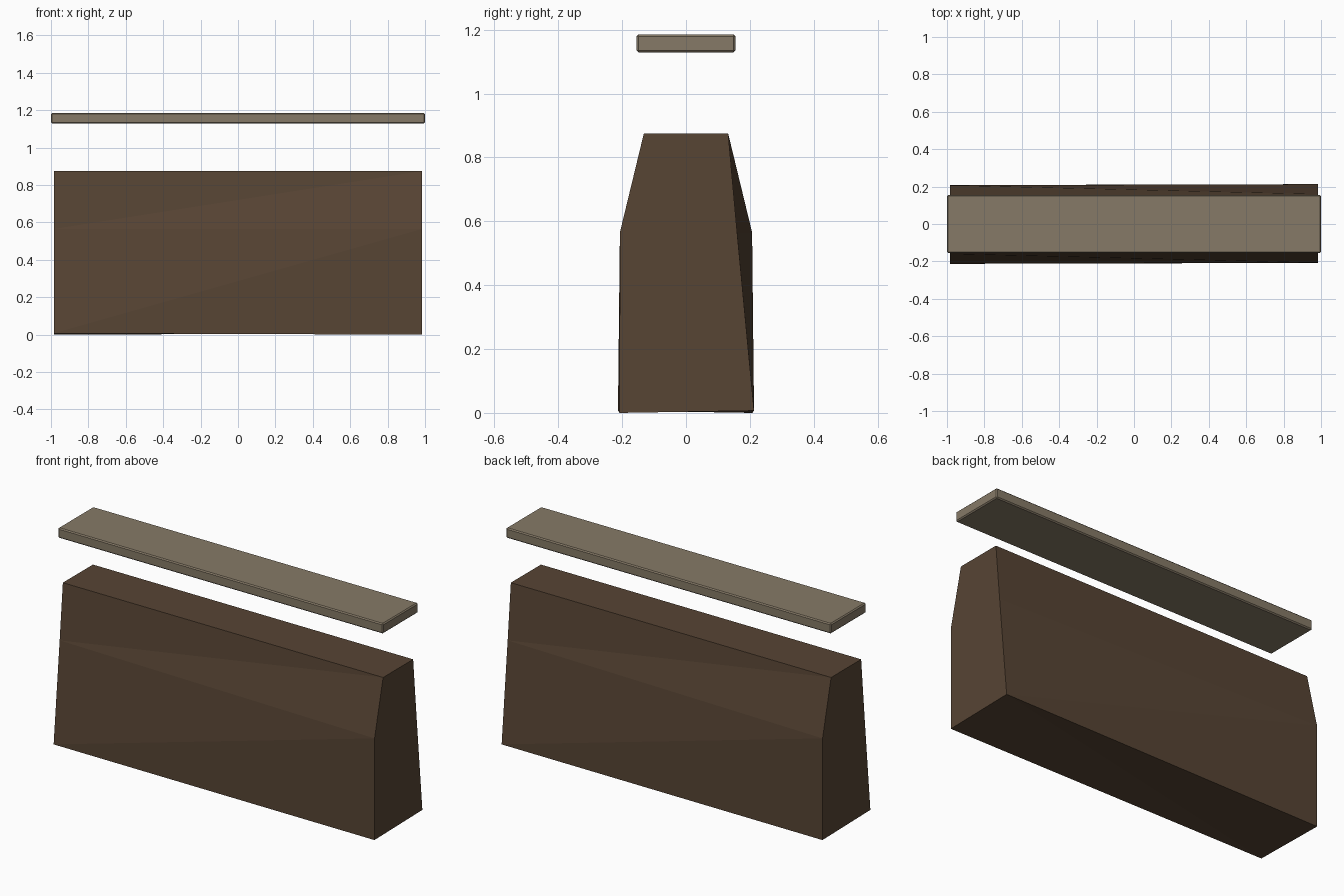
import bpy, bmesh
from mathutils import Vector

if "Cube" in bpy.data.objects:
    bpy.data.objects.remove(bpy.data.objects["Cube"])


def material(name, color):
    m = bpy.data.materials.new(name)
    m.diffuse_color = (*color, 1)
    m.use_nodes = True
    m.node_tree.nodes["Principled BSDF"].inputs["Base Color"].default_value = m.diffuse_color
    return m


def finish(bm, name, mat):
    bmesh.ops.recalc_face_normals(bm, faces=bm.faces)
    mesh = bpy.data.meshes.new(name)
    bm.to_mesh(mesh)
    bm.free()
    mesh.materials.append(mat)
    ob = bpy.data.objects.new(name, mesh)
    bpy.context.collection.objects.link(ob)
    return ob


# Base block: each side twists from a straight slope to a broken slope
HALF = 0.985
straight = [(0.132, 0.875), (0.160, 0.565), (0.213, 0.007)]
broken = [(0.132, 0.875), (0.207, 0.565), (0.208, 0.0)]

bm = bmesh.new()
sides = []
for s in (1, -1):  # the two sides are half-turn copies of each other
    a = [bm.verts.new((-s * HALF, -s * y, z)) for y, z in straight]
    b = [bm.verts.new((s * HALF, -s * y, z)) for y, z in broken]
    for i in (0, 1):
        bm.faces.new((a[i], b[i], a[i + 1]))
        bm.faces.new((a[i + 1], b[i], b[i + 1]))
    sides.append((a, b))
(fa, fb), (ra, rb) = sides
# Ends, top and bottom
bm.faces.new(fb + ra[::-1])
bm.faces.new(rb + fa[::-1])
bm.faces.new((fa[0], fb[0], ra[0], rb[0]))
bm.faces.new((fa[2], fb[2], ra[2]))
bm.faces.new((fa[2], ra[2], rb[2]))
finish(bm, "base_block", material("dark_wood", (0.095, 0.058, 0.034)))

# Floating top plank with narrow chamfers
bm = bmesh.new()
bmesh.ops.create_cube(bm, size=1)
bmesh.ops.scale(bm, vec=Vector((2.0, 0.31, 0.056)), verts=bm.verts)
bmesh.ops.translate(bm, vec=Vector((0, 0, 1.157)), verts=bm.verts)
bmesh.ops.bevel(bm, geom=bm.edges[:], offset=0.006, segments=1,
                affect='EDGES', profile=0.5)
finish(bm, "top_plank", material("pale_wood", (0.24, 0.195, 0.135)))
